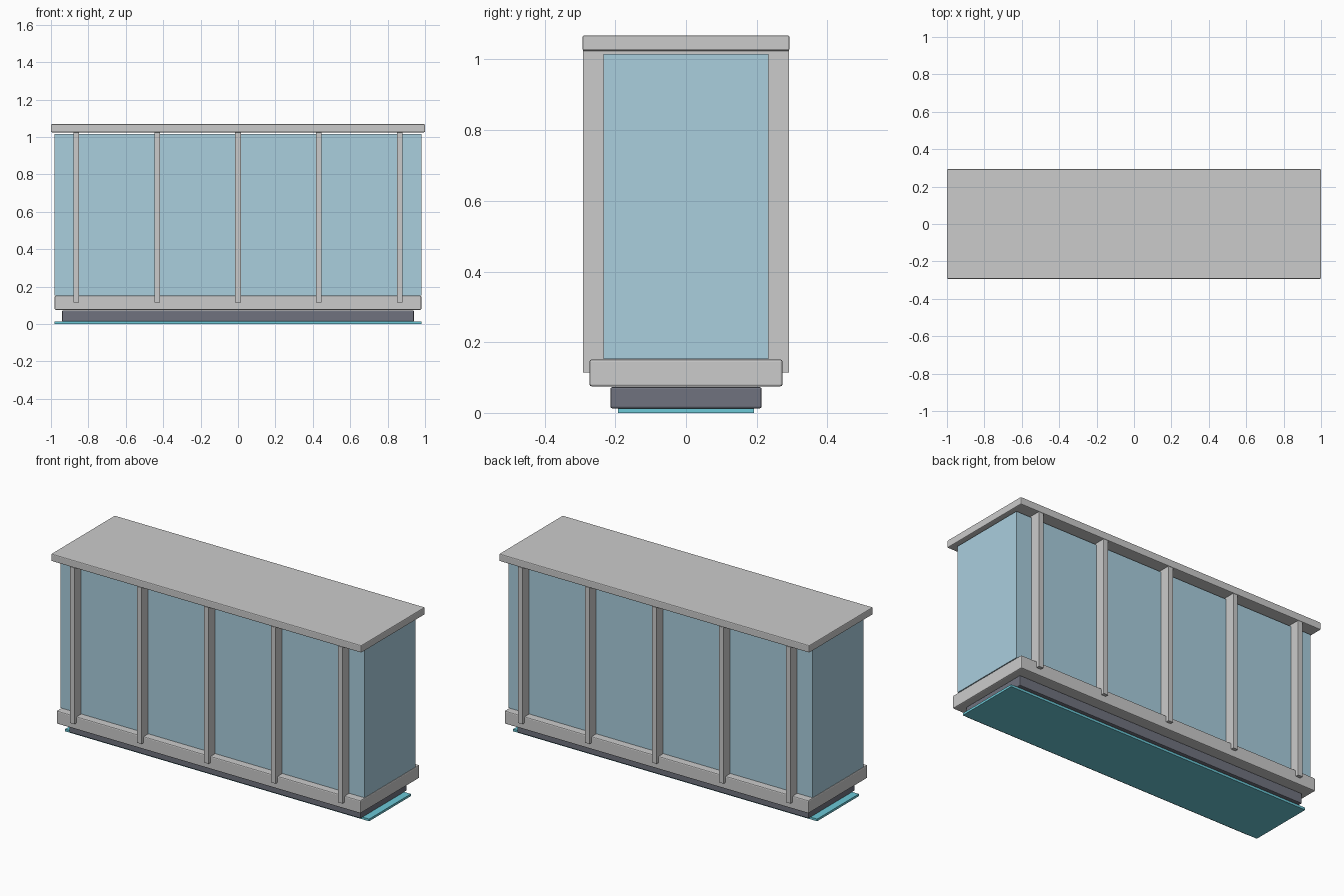
import bpy

if "Cube" in bpy.data.objects:
    bpy.data.objects.remove(bpy.data.objects["Cube"])


def material(name, color):
    m = bpy.data.materials.new(name)
    m.diffuse_color = color
    m.use_nodes = True
    m.node_tree.nodes["Principled BSDF"].inputs["Base Color"].default_value = m.diffuse_color
    return m


glass = material("pale_blue_glass", (0.40, 0.62, 0.73, 1))
dark = material("dark_grey", (0.16, 0.17, 0.21, 1))
teal = material("teal_glow", (0.15, 0.58, 0.68, 1))


def box(name, half_x, half_y, z0, z1, x=0.0, bevel=0.0, mat=None):
    """Box centred on y = 0, spanning z0..z1."""
    bpy.ops.mesh.primitive_cube_add(size=1, location=(x, 0, (z0 + z1) / 2))
    ob = bpy.context.object
    ob.name = name
    ob.scale = (2 * half_x, 2 * half_y, z1 - z0)
    bpy.ops.object.transform_apply(location=False, rotation=False, scale=True)
    if bevel:
        mod = ob.modifiers.new("bevel", 'BEVEL')
        mod.width = bevel
        mod.segments = 2
    if mat:
        ob.data.materials.append(mat)
    return ob


# Stepped base: light strip, recessed plinth, sill
box("light_strip", 0.98, 0.192, 0.0, 0.013, mat=teal)
box("plinth", 0.94, 0.214, 0.013, 0.073, bevel=0.005, mat=dark)
box("base_sill", 0.98, 0.273, 0.075, 0.151, bevel=0.006)

# Glazed body
box("glass_body", 0.98, 0.234, 0.153, 1.015, mat=glass)

# Five fins running through the body, projecting front and back
for i in range(5):
    box(f"fin_{i + 1}", 0.015, 0.292, 0.114, 1.025, x=(i - 2) * 0.432, bevel=0.001)

# Flat roof
box("roof_slab", 1.0, 0.293, 1.025, 1.068, bevel=0.005)
